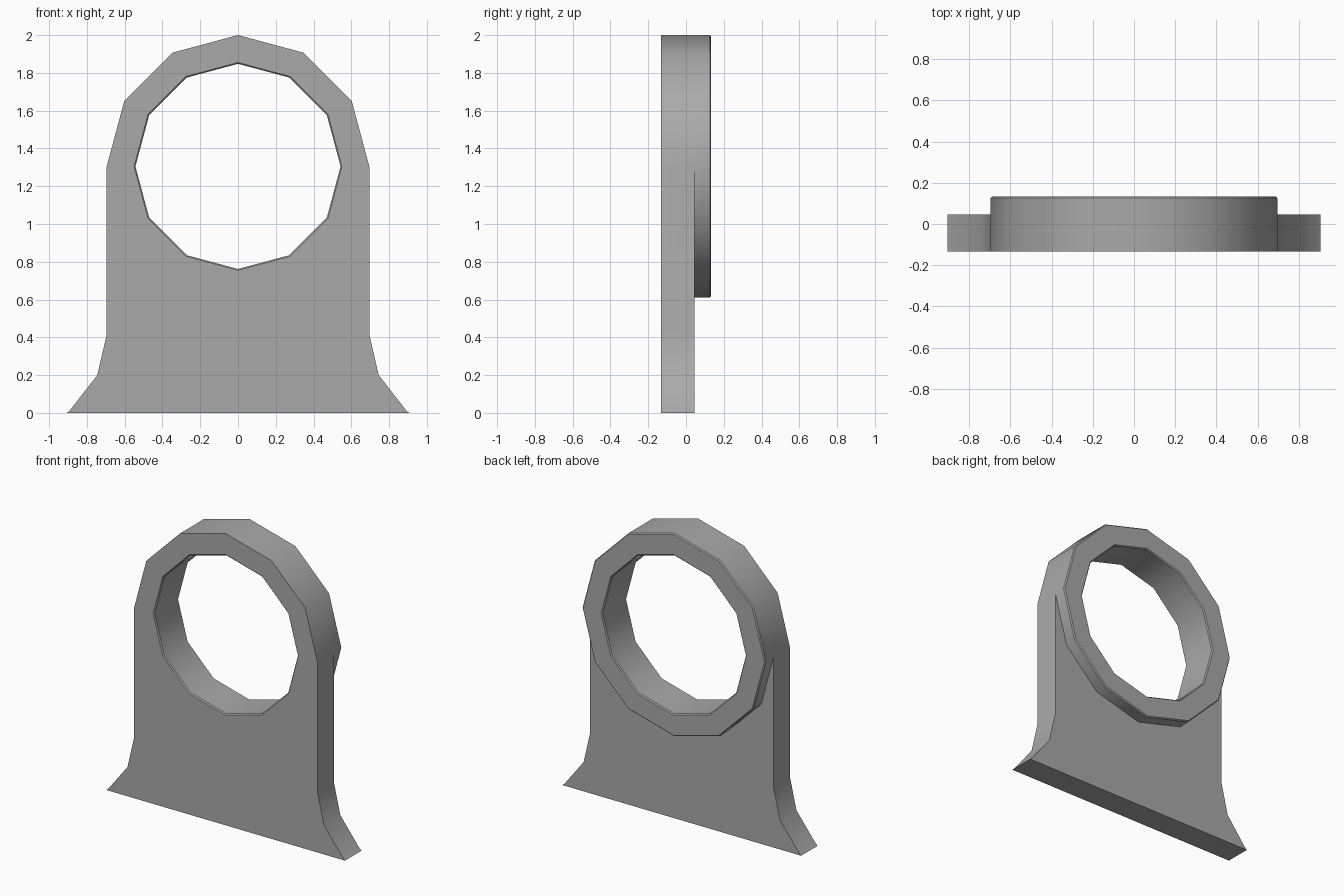
import bpy, bmesh, math

if "Cube" in bpy.data.objects:
    bpy.data.objects.remove(bpy.data.objects["Cube"], do_unlink=True)

SIDES = 12
CENTRE_Z = 1.305
OUTER, INNER = 0.695, 0.543
FRONT, STEP, BACK = -0.133, 0.045, 0.133
BEVEL = 0.007

grey = bpy.data.materials.new("plain grey")
grey.use_nodes = True
colour = (0.4, 0.4, 0.4, 1)
grey.diffuse_color = colour
grey.node_tree.nodes["Principled BSDF"].inputs["Base Color"].default_value = colour

bm = bmesh.new()


def rim(radius, y):
    """Loop of points around the bore, starting at +x and rising."""
    angles = [math.tau * i / SIDES for i in range(SIDES)]
    return [bm.verts.new((radius * math.cos(a), y, CENTRE_Z + radius * math.sin(a)))
            for a in angles]


# Collar section: outer wall, back face, bore and front face, with fine bevels
section = [(OUTER, FRONT), (OUTER, STEP), (OUTER, BACK - BEVEL), (OUTER - BEVEL, BACK),
           (INNER + BEVEL, BACK), (INNER, BACK - BEVEL),
           (INNER, FRONT + BEVEL), (INNER + BEVEL, FRONT)]
rims = [rim(r, y) for r, y in section]
half = SIDES // 2
for k, loop in enumerate(rims):
    following = rims[(k + 1) % len(rims)]
    for i in range(SIDES):
        if k == 0 and i >= half:
            continue  # the foot joins the collar here
        j = (i + 1) % SIDES
        bm.faces.new((loop[i], loop[j], following[j], following[i]))

# Flared foot outline, right half from the collar down to the floor
flare = [(0.695, 0.415), (0.745, 0.2), (0.888, 0.016), (0.905, 0)]
outline = [(-x, z) for x, z in flare] + [(x, z) for x, z in reversed(flare)]
plates = []
for y, loop in ((FRONT, rims[0]), (STEP, rims[1])):
    edge = [loop[half]] + [bm.verts.new((x, y, z)) for x, z in outline] + [loop[0]]
    lower_arc = [loop[i] for i in range(SIDES - 1, half, -1)]
    bm.faces.new(edge + lower_arc)
    plates.append(edge)
for i in range(len(plates[0]) - 1):
    a, b = plates
    bm.faces.new((a[i], a[i + 1], b[i + 1], b[i]))

bmesh.ops.recalc_face_normals(bm, faces=bm.faces[:])
mesh = bpy.data.meshes.new("ring_bracket")
bm.to_mesh(mesh)
bm.free()
mesh.materials.append(grey)
bracket = bpy.data.objects.new("ring_bracket", mesh)
bpy.context.collection.objects.link(bracket)

# Soft facets around the ring, crisp rims
bpy.context.view_layer.objects.active = bracket
bracket.select_set(True)
bpy.ops.object.shade_smooth_by_angle(angle=math.radians(32))
